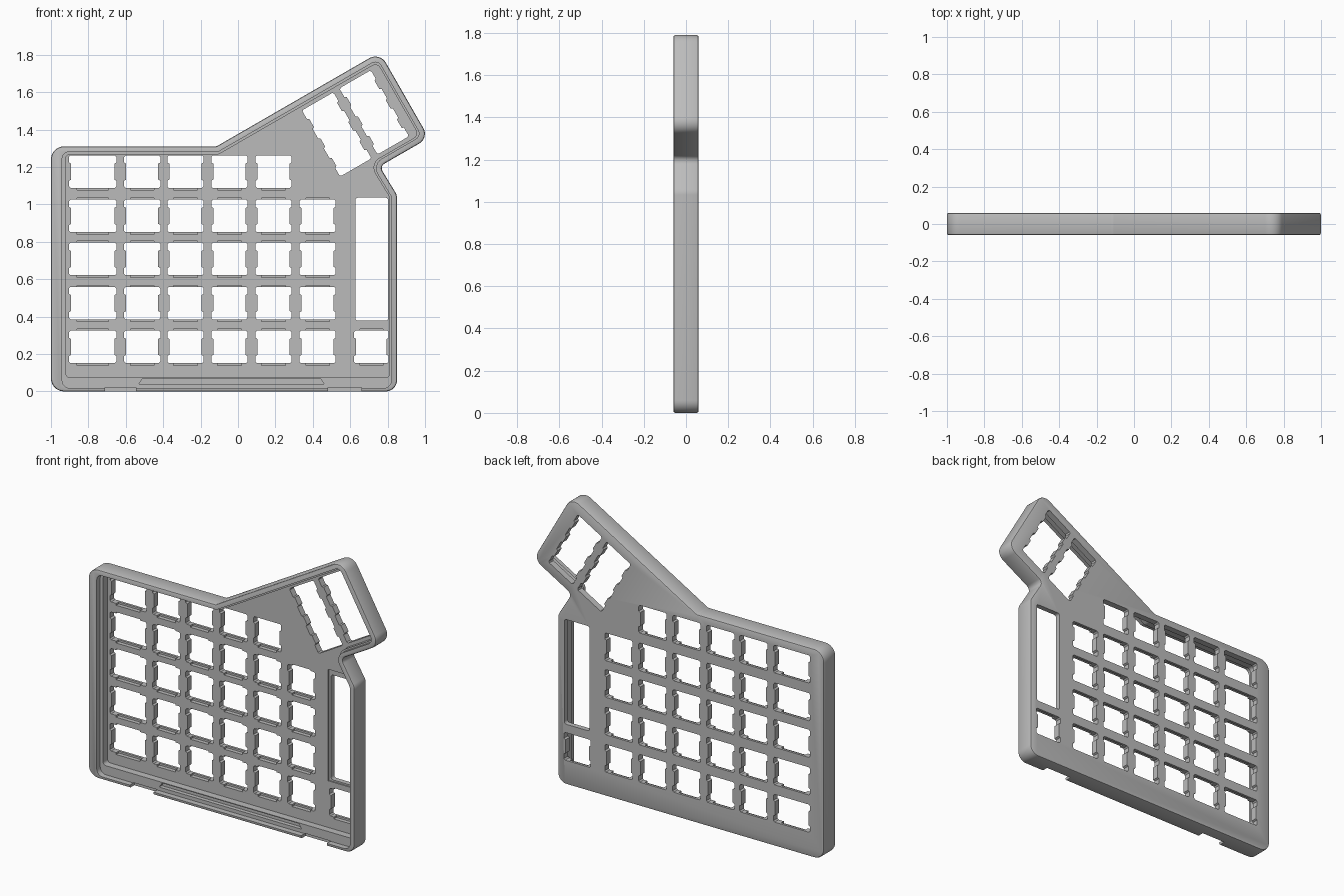
import bpy, bmesh, math
from mathutils import Vector

if "Cube" in bpy.data.objects:
    bpy.data.objects.remove(bpy.data.objects["Cube"], do_unlink=True)

grey = bpy.data.materials.new("case_grey")
grey.use_nodes = True
grey.diffuse_color = (0.5, 0.5, 0.5, 1)
grey.node_tree.nodes["Principled BSDF"].inputs["Base Color"].default_value = (0.5, 0.5, 0.5, 1)


def inset(pts, dists):
    """Move each edge of a counter-clockwise outline inward by its own distance."""
    lines = []
    for i, p in enumerate(pts):
        d = (pts[(i + 1) % len(pts)] - p).normalized()
        lines.append((p + Vector((-d.y, d.x)) * dists[i], d))
    out = []
    for i, (p, d) in enumerate(lines):
        q, e = lines[i - 1]
        t = (p - q).cross(d) / e.cross(d)
        out.append(q + e * t)
    return out


def rounded(pts, radii, steps=8):
    """Replace each corner with a tangent arc."""
    out = []
    for i, p in enumerate(pts):
        r = radii[i]
        a = (pts[i - 1] - p).normalized()
        b = (pts[(i + 1) % len(pts)] - p).normalized()
        half = a.angle(b) / 2
        centre = p + (a + b).normalized() * r / math.sin(half)
        start = p + a * r / math.tan(half) - centre
        end = p + b * r / math.tan(half) - centre
        sweep = start.angle_signed(end)
        for k in range(steps + 1):
            t = -sweep * k / steps
            out.append(centre + Vector((start.x * math.cos(t) - start.y * math.sin(t),
                                        start.x * math.sin(t) + start.y * math.cos(t))))
    return out


def prisms(name, outlines, y0, y1):
    """Extrude front-view outlines from y0 to y1 into one object."""
    bm = bmesh.new()
    for pts in outlines:
        face = bm.faces.new([bm.verts.new((p[0], y0, p[1])) for p in pts])
        ext = bmesh.ops.extrude_face_region(bm, geom=[face])["geom"]
        bmesh.ops.translate(bm, vec=(0, y1 - y0, 0),
                            verts=[v for v in ext if isinstance(v, bmesh.types.BMVert)])
    bmesh.ops.recalc_face_normals(bm, faces=bm.faces)
    mesh = bpy.data.meshes.new(name)
    bm.to_mesh(mesh)
    bm.free()
    mesh.materials.append(grey)
    obj = bpy.data.objects.new(name, mesh)
    bpy.context.collection.objects.link(obj)
    return obj


def apply(obj, mod):
    bpy.context.view_layer.objects.active = obj
    bpy.ops.object.modifier_apply(modifier=mod.name)


def cut(obj, outlines, y0, y1):
    cutter = prisms("cutter", outlines, y0, y1)
    cutter.hide_render = True
    mod = obj.modifiers.new("cut", "BOOLEAN")
    mod.operation, mod.solver, mod.object = "DIFFERENCE", "EXACT", cutter
    apply(obj, mod)
    bpy.data.objects.remove(cutter, do_unlink=True)


def box(x0, x1, z0, z1):
    return [Vector(p) for p in ((x0, z0), (x1, z0), (x1, z1), (x0, z1))]


def key_hole(cx, cz, w, h, tabs=(0,), tab=0.085, angle=0):
    """Switch opening with retaining tabs on its two side edges."""
    c, d, s = 0.008, 0.011, 0.006
    side = [(w / 2, -h / 2 + c)]
    for t in tabs:
        side += [(w / 2, t - tab / 2 - s), (w / 2 - d, t - tab / 2),
                 (w / 2 - d, t + tab / 2), (w / 2, t + tab / 2 + s)]
    side += [(w / 2, h / 2 - c), (w / 2 - c, h / 2)]
    side.insert(0, (w / 2 - c, -h / 2))
    loop = side + [(-u, v) for u, v in reversed(side)]
    ca, sa = math.cos(angle), math.sin(angle)
    return [Vector((cx + u * ca - v * sa, cz + u * sa + v * ca)) for u, v in loop]


# Case body: rounded outline with chamfered rims
outline = [Vector(p) for p in ((-1, 0), (0.85, 0), (0.85, 1.05), (0.757, 1.203),
                               (1.021, 1.355), (0.758, 1.814), (-0.115, 1.31), (-1, 1.31))]
radii = [0.07, 0.06, 0.06, 0.03, 0.06, 0.065, 0.03, 0.07]
case = prisms("keyboard_case", [rounded(outline, radii)], -0.06, 0.06)
bev = case.modifiers.new("chamfer", "BEVEL")
bev.width, bev.segments, bev.angle_limit = 0.01, 2, math.radians(60)
apply(case, bev)

# Stepped pocket open to the front
upper = inset(outline, [0.018, 0.03, 0.03, 0.03, 0.03, 0.03, 0.03, 0.06])
lower = inset(outline, [0.075, 0.04, 0.04, 0.04, 0.04, 0.043, 0.043, 0.08])
cut(case, [rounded(upper, [0.04] * 3 + [0.06] + [0.035] * 4, 6)], -0.1, -0.025)
cut(case, [rounded(lower, [0.02, 0.02, 0.03, 0.06, 0.03, 0.03, 0.03, 0.02], 6)], -0.04, 0.02)

# Key openings and their clip recesses
columns = [(-0.777, 0.253), (-0.512, 0.193), (-0.281, 0.193),
           (-0.046, 0.193), (0.19, 0.193), (0.426, 0.193)]
rows = [1.175, 0.938, 0.708, 0.472, 0.238]
keys = [(x, z, w) for r, z in enumerate(rows) for k, (x, w) in enumerate(columns)
        if not (r == 0 and k == 5)]
keys.append((0.713, rows[-1], 0.185))
holes = [key_hole(x, z, w, 0.174) for x, z, w in keys]
clips = [box(x - w * 0.33, x + w * 0.33, z + s * 0.091 - 0.008, z + s * 0.091 + 0.004)
         for x, z, w in keys for s in (-1, 1) if z + s * 0.1 < 1.25]

# Angled thumb cluster openings
tilt = math.radians(30)
for x, z in ((0.528, 1.374), (0.728, 1.492)):
    holes.append(key_hole(x, z, 0.194, 0.408, (-0.12, 0, 0.12), 0.05, tilt))

# Tall slot beside the keys
holes.append(rounded(box(0.627, 0.803, 0.378, 1.036), [0.015] * 4, 3))
cut(case, holes, 0, 0.1)
cut(case, clips, 0, 0.045)
cut(case, [box(0.613, 0.808, 0.368, 1.068)], 0, 0.028)

# Bottom wall notches and lowered middle shelf
cut(case, [box(-0.71, -0.545, -0.05, 0.02), box(0.48, 0.66, -0.05, 0.02)], -0.1, -0.015)
cut(case, [[(-0.53, 0.04), (0.46, 0.04), (0.44, 0.07), (-0.51, 0.07)]], -0.06, 0.0)

bpy.ops.object.select_all(action="DESELECT")
case.select_set(True)
bpy.context.view_layer.objects.active = case
bpy.ops.object.shade_smooth_by_angle(angle=math.radians(30))
